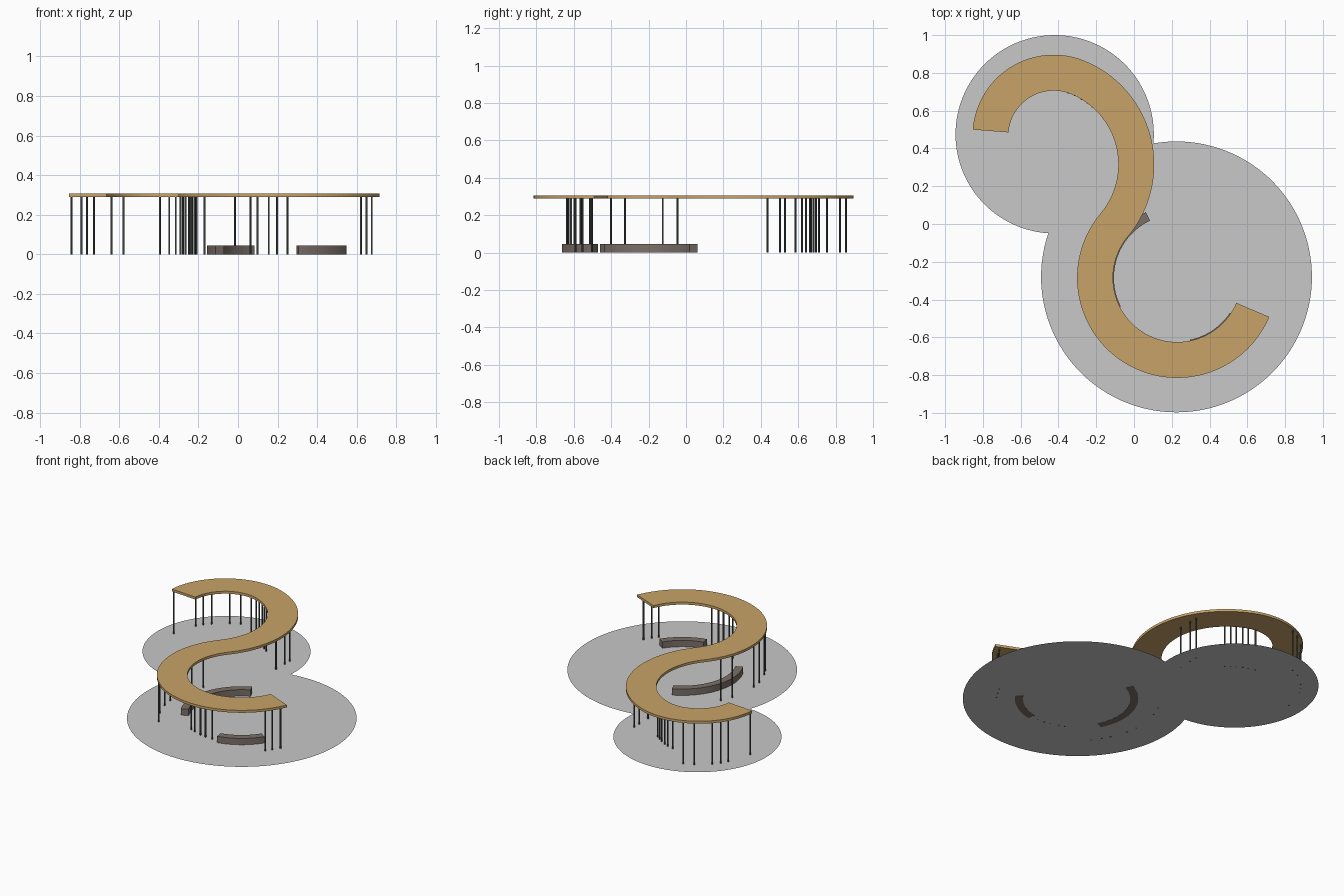
import bpy
import bmesh
from math import radians, cos, sin, acos, atan2
from mathutils import Vector

old = bpy.data.objects.get("Cube")
if old:
    bpy.data.objects.remove(old, do_unlink=True)


def material(name, rgb):
    mat = bpy.data.materials.new(name)
    mat.use_nodes = True
    mat.diffuse_color = (*rgb, 1)
    mat.node_tree.nodes["Principled BSDF"].inputs["Base Color"].default_value = (*rgb, 1)
    return mat


wood = material("warm wood", (0.58, 0.37, 0.14))
paving = material("pale grey paving", (0.58, 0.58, 0.58))
bench_brown = material("bench brown", (0.2, 0.16, 0.14))
steel = material("dark steel", (0.075, 0.08, 0.08))


def finish(name, bm, mat):
    bmesh.ops.recalc_face_normals(bm, faces=bm.faces)
    mesh = bpy.data.meshes.new(name)
    bm.to_mesh(mesh)
    bm.free()
    mesh.materials.append(mat)
    obj = bpy.data.objects.new(name, mesh)
    bpy.context.collection.objects.link(obj)
    return obj


def polar(centre, radius, degrees):
    a = radians(degrees)
    return centre + radius * Vector((cos(a), sin(a)))


def arc(centre, radius, start, end, steps=40):
    return [polar(centre, radius, start + (end - start) * i / steps)
            for i in range(steps + 1)]


def band(name, side_a, side_b, bottom, top, mat):
    """Solid strip between two matching edge lines."""
    bm = bmesh.new()
    rows = [[bm.verts.new((p.x, p.y, z)) for p, z in
             ((a, bottom), (b, bottom), (b, top), (a, top))]
            for a, b in zip(side_a, side_b)]
    for r, s in zip(rows, rows[1:]):
        for k in range(4):
            n = (k + 1) % 4
            bm.faces.new((r[k], r[n], s[n], s[k]))
    bm.faces.new(rows[0])
    bm.faces.new(rows[-1])
    return finish(name, bm, mat)


# Centres of the three tangent arcs that make the S-shaped canopy
r1, r2, r3, half = 0.335, 0.498, 0.435, 0.095
join_a, join_b = 68, -40
c1 = Vector((-0.425, 0.466))
c2 = polar(c1, r1 - r2, join_a)
c3 = polar(c2, r2 + r3, join_b)

# Paving: one flat sheet outlined by two merged circles
big, big_r = Vector((0.225, -0.28)), 0.717
small, small_r = Vector((-0.42, 0.475)), 0.525
gap = small - big
d = gap.length
heading = atan2(gap.y, gap.x) * 180 / 3.14159265
cut_big = acos((d * d + big_r ** 2 - small_r ** 2) / (2 * d * big_r)) / radians(1)
cut_small = acos((d * d + small_r ** 2 - big_r ** 2) / (2 * d * small_r)) / radians(1)
outline = arc(big, big_r, heading + cut_big, heading + 360 - cut_big, 96)
outline += arc(small, small_r, heading - 180 + cut_small,
               heading + 180 - cut_small, 80)[1:-1]
bm = bmesh.new()
sheet = bm.faces.new([bm.verts.new((p.x, p.y, 0.001)) for p in outline])
bmesh.ops.triangulate(bm, faces=[sheet])
finish("paving", bm, paving)


# Canopy
def canopy_edge(offset):
    edge = arc(c1, r1 + offset, 175.5, join_a)
    edge += arc(c2, r2 + offset, join_a, join_b)[1:]
    edge += arc(c3, r3 - offset, join_b + 180, 337, 60)[1:]
    return edge


band("canopy", canopy_edge(half), canopy_edge(-half), 0.289, 0.306, wood)

# Curved benches around the large circle
for name, start, end in (("long_bench", 115.5, 207), ("short_bench", -78.5, -33.5)):
    band(name, arc(c3, 0.335, start, end, 24), arc(c3, 0.385, start, end, 24),
         0, 0.045, bench_brown)

# Slender posts in loose groups under the canopy edges
groups = (
    (c1, 0.418, (175, 151, 144, 136.5, 121, 111.5)),
    (c2, 0.405, (77, 70, 65, 59, 54, 49)),
    (c3, 0.52, (220, 212.5, 206, 193, 184.5, 162, 152.5)),
    (c3, 0.353, (242, 248.5, 258, 265, 273.5)),
    (c3, 0.498, (-38, -32.5, -26)),
)
spots = [polar(c, r, a) for c, r, angles in groups for a in angles]
spots += [Vector((-0.015, y)) for y in (0.435, 0.53, 0.585)]
post_h = 0.29
bm = bmesh.new()
for p in spots:
    made = bmesh.ops.create_cone(bm, cap_ends=True, segments=10,
                                 radius1=0.005, radius2=0.005, depth=post_h)
    bmesh.ops.translate(bm, verts=made["verts"], vec=(p.x, p.y, post_h / 2))
posts = finish("posts", bm, steel)

# Smooth the round posts while keeping their rims sharp
bpy.ops.object.select_all(action="DESELECT")
posts.select_set(True)
bpy.context.view_layer.objects.active = posts
bpy.ops.object.shade_smooth_by_angle(angle=radians(40))
